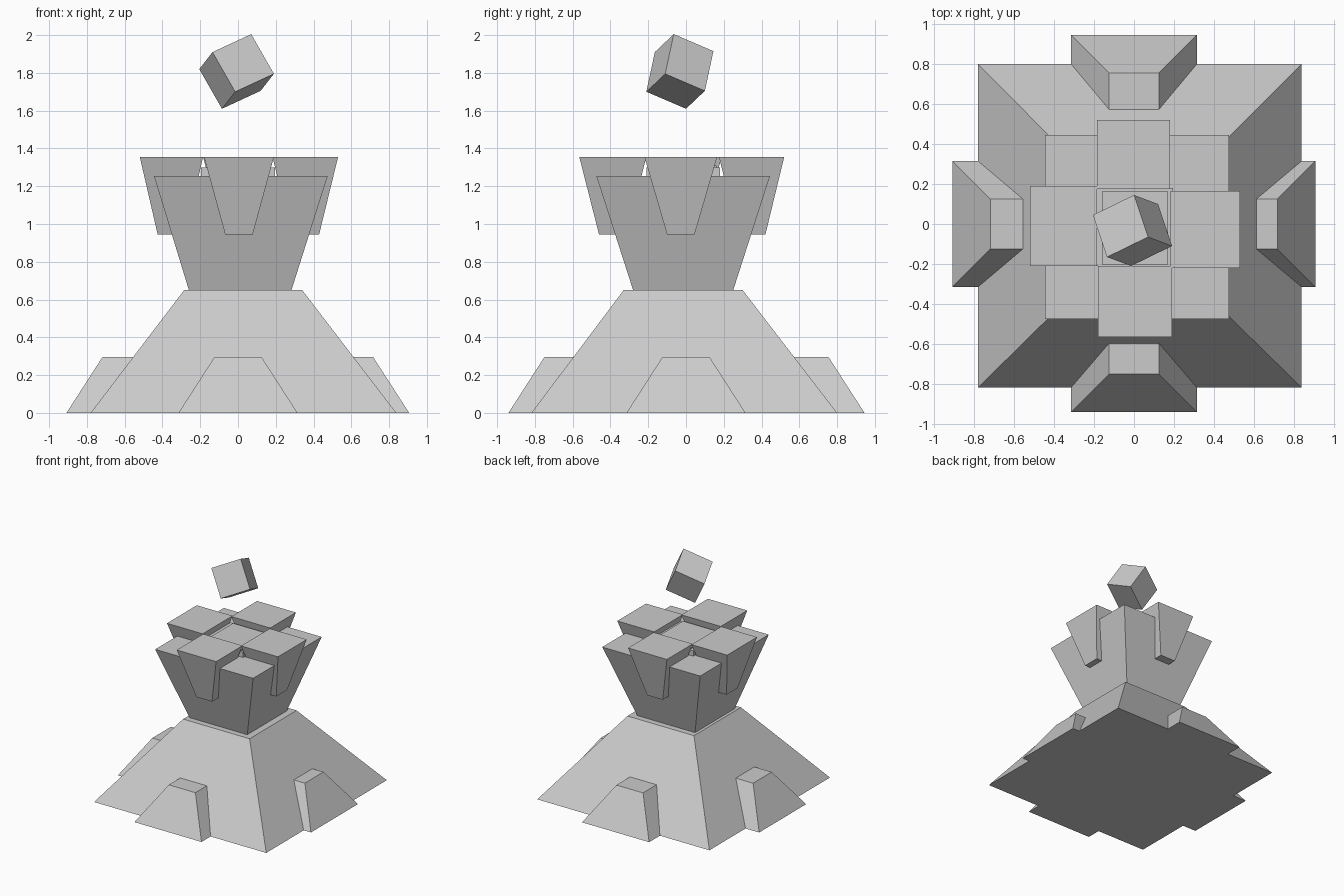
import bpy, bmesh
from mathutils import Vector

if "Cube" in bpy.data.objects:
    bpy.data.objects.remove(bpy.data.objects["Cube"])


def frustum(name, lo, hi, z0, z1):
    """Tapered block; lo and hi are (xmin, xmax, ymin, ymax) at z0 and z1."""
    bm = bmesh.new()
    bmesh.ops.create_cube(bm, size=2)
    for v in bm.verts:
        r, z = (hi, z1) if v.co.z > 0 else (lo, z0)
        v.co = (r[1] if v.co.x > 0 else r[0], r[3] if v.co.y > 0 else r[2], z)
    return finish(name, bm)


def finish(name, bm):
    bmesh.ops.recalc_face_normals(bm, faces=bm.faces)
    me = bpy.data.meshes.new(name)
    bm.to_mesh(me)
    bm.free()
    ob = bpy.data.objects.new(name, me)
    bpy.context.scene.collection.objects.link(ob)
    return ob


def rect(cx, cy, hx, hy):
    return (cx - hx, cx + hx, cy - hy, cy + hy)


# Sloped base and flared upper body
frustum("base", (-0.78, 0.838, -0.818, 0.80), (-0.285, 0.34, -0.33, 0.30), 0, 0.65)
frustum("upper_body", (-0.26, 0.283, -0.28, 0.25), (-0.445, 0.475, -0.475, 0.445), 0.65, 1.255)

# Centre cap between the top blocks
frustum("cap_plate", rect(0, -0.015, 0.195, 0.195), rect(0, -0.015, 0.195, 0.195), 1.2, 1.30)
frustum("cap", rect(0.005, -0.02, 0.165, 0.182), rect(0.005, -0.02, 0.165, 0.182), 1.25, 1.31)

# Four buttresses round the base and four flared blocks round the top
sides = {"front": (0, -1), "back": (0, 1), "left": (-1, 0), "right": (1, 0)}
foot_reach = {"front": 0.94, "back": 0.945, "left": 0.908, "right": 0.906}
for side, (dx, dy) in sides.items():
    c = foot_reach[side] - 0.315
    frustum(side + "_buttress", rect(dx * c, dy * c, 0.315, 0.315),
            rect(dx * c, dy * c, 0.125, 0.125), 0, 0.295)

top_rects = {"front": (-0.18, 0.19, -0.565, -0.21), "back": (-0.185, 0.18, 0.175, 0.52),
             "left": (-0.52, -0.185, -0.21, 0.19), "right": (0.183, 0.53, -0.22, 0.165)}
for side, r in top_rects.items():
    cx, cy = (r[0] + r[1]) / 2, (r[2] + r[3]) / 2
    frustum(side + "_top_block", rect(cx, cy, 0.073, 0.073), r, 0.945, 1.355)

# Tilted cube floating above
corner = Vector((-0.015, -0.21, 1.70))
a = Vector((0.205, 0.10, 0.095))
b = Vector((-0.07, 0.21, -0.09))
c = Vector((-0.12, 0.045, 0.21))
bm = bmesh.new()
bmesh.ops.create_cube(bm, size=1)
for v in bm.verts:
    p = v.co + Vector((0.5, 0.5, 0.5))
    v.co = corner + a * p.x + b * p.y + c * p.z
finish("floating_cube", bm)
